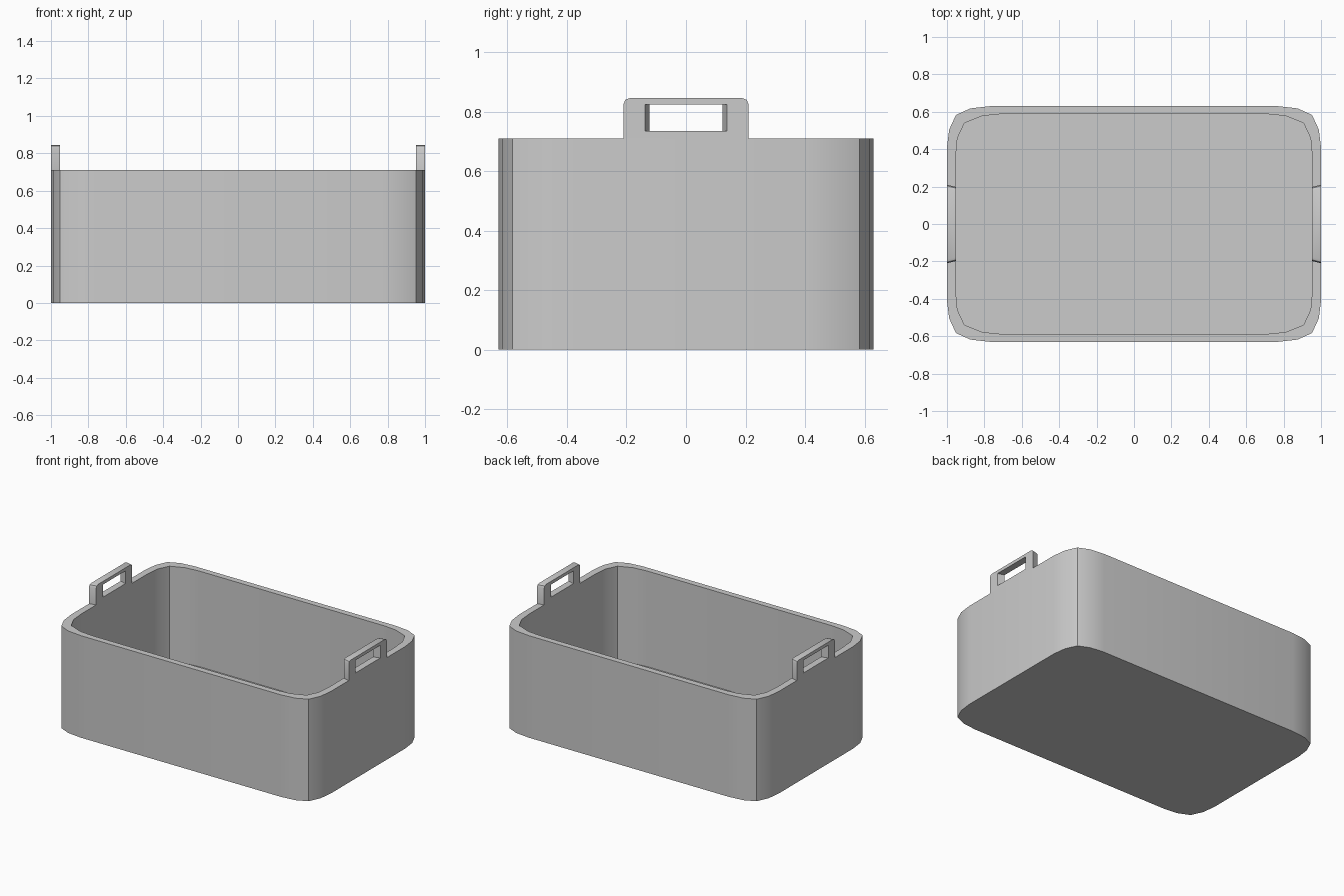
import bpy, bmesh, math

if "Cube" in bpy.data.objects:
    bpy.data.objects.remove(bpy.data.objects["Cube"])

HEIGHT, FLOOR = 0.71, 0.045
# Rounded-corner points in the +x +y quadrant
OUTER = [(1.0, 0.41), (0.988, 0.505), (0.952, 0.583), (0.875, 0.618), (0.77, 0.63)]
INNER = [(0.953, 0.36), (0.944, 0.46), (0.906, 0.54), (0.81, 0.578), (0.71, 0.588)]


def full_loop(q):
    """Mirror a quadrant into a closed counter-clockwise outline."""
    half = q + [(-x, y) for x, y in reversed(q)]
    return half + [(-x, -y) for x, y in half]


def finish(name, bm):
    bmesh.ops.recalc_face_normals(bm, faces=bm.faces)
    mesh = bpy.data.meshes.new(name)
    bm.to_mesh(mesh)
    bm.free()
    obj = bpy.data.objects.new(name, mesh)
    bpy.context.collection.objects.link(obj)
    bpy.ops.object.select_all(action='DESELECT')
    obj.select_set(True)
    bpy.context.view_layer.objects.active = obj
    bpy.ops.object.shade_smooth_by_angle(angle=math.radians(28))
    return obj


def bridge(bm, a, b, skip=()):
    n = len(a)
    for i in range(n):
        if i not in skip:
            j = (i + 1) % n
            bm.faces.new((a[i], a[j], b[j], b[i]))


# Tub: outer wall, rim, inner wall and floor
bm = bmesh.new()
rings = [[bm.verts.new((x, y, z)) for x, y in full_loop(q)]
         for q, z in ((OUTER, 0), (OUTER, HEIGHT), (INNER, HEIGHT), (INNER, FLOOR))]
for a, b in zip(rings, rings[1:]):
    bridge(bm, a, b)
bm.faces.new(rings[0])
bm.faces.new(rings[-1])
finish("tub", bm)


def handle(name, side):
    """Upright loop on the rim, slightly narrower on its inner face."""
    bm = bmesh.new()

    def rect(x, w, z0, z1):
        return [bm.verts.new((side * x, y, z))
                for y, z in ((-w, z0), (w, z0), (w, z1), (-w, z1))]

    out_edge, out_hole = rect(1.0, 0.21, HEIGHT, 0.845), rect(1.0, 0.137, 0.735, 0.823)
    in_edge, in_hole = rect(0.953, 0.198, HEIGHT, 0.845), rect(0.953, 0.123, 0.735, 0.823)
    bridge(bm, out_edge, out_hole)
    bridge(bm, in_edge, in_hole)
    bridge(bm, out_hole, in_hole)
    bridge(bm, out_edge, in_edge, skip=(0,))
    # Soften the two upper corners
    corners = [bm.edges.get((out_edge[i], in_edge[i])) for i in (2, 3)]
    bmesh.ops.bevel(bm, geom=corners, offset=0.02, segments=2, profile=0.5, affect='EDGES')
    finish(name, bm)


handle("right_handle", 1)
handle("left_handle", -1)
